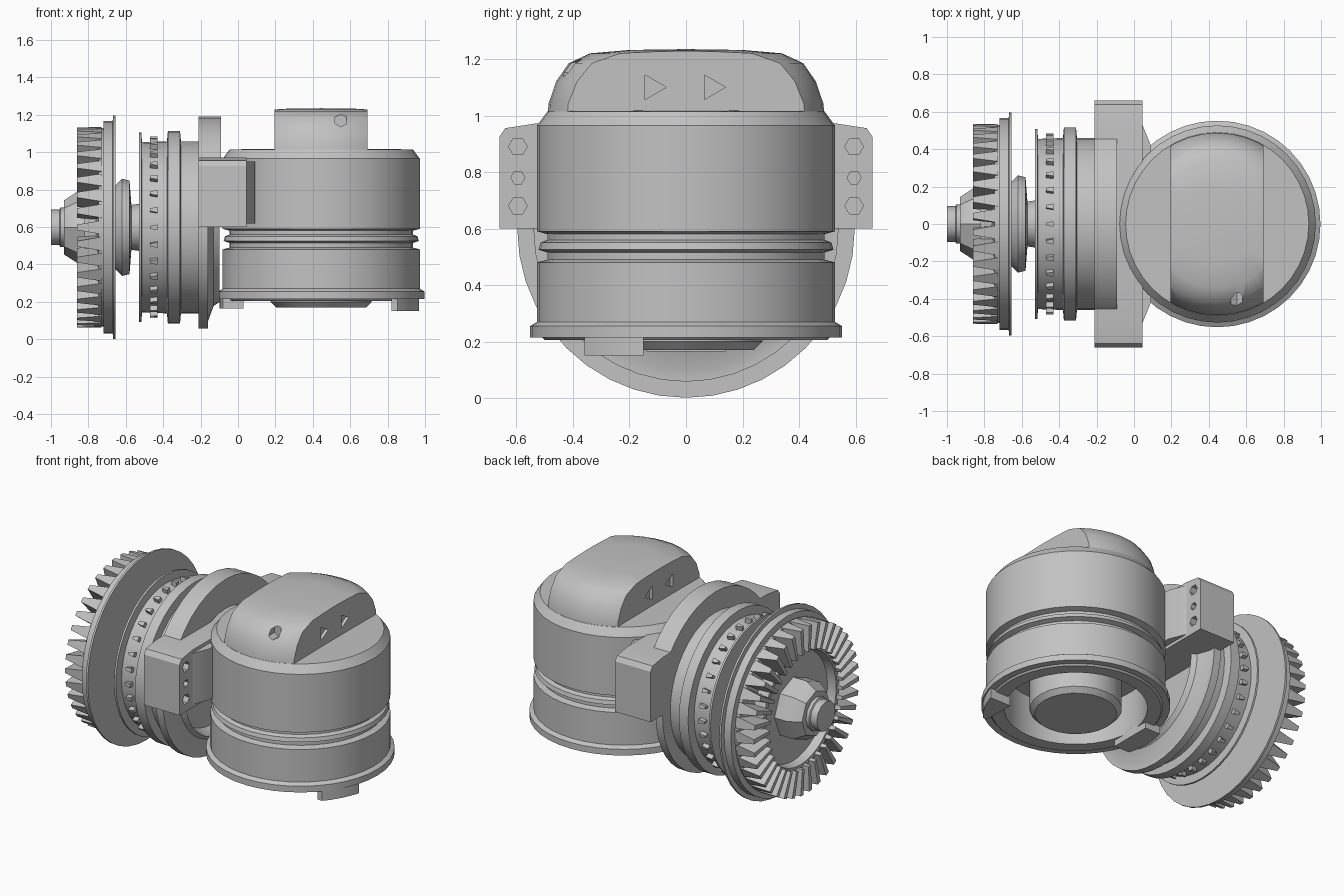
import bpy, bmesh
from math import pi, cos, sin
from mathutils import Matrix, Vector

if "Cube" in bpy.data.objects:
    bpy.data.objects.remove(bpy.data.objects["Cube"], do_unlink=True)

metal = bpy.data.materials.new("light_grey_metal")
metal.use_nodes = True
metal.diffuse_color = (0.54, 0.54, 0.54, 1)
metal.node_tree.nodes["Principled BSDF"].inputs["Base Color"].default_value = (0.54, 0.54, 0.54, 1)

MOTOR = Matrix.Translation((0.445, 0, 0))                              # upright axis
SHAFT = Matrix.Translation((0, 0, 0.598)) @ Matrix.Rotation(pi / 2, 4, 'Y')  # sideways axis


def activate(ob):
    bpy.ops.object.select_all(action='DESELECT')
    ob.select_set(True)
    bpy.context.view_layer.objects.active = ob


def finish(name, bm, angle=0.55):
    bmesh.ops.recalc_face_normals(bm, faces=bm.faces)
    mesh = bpy.data.meshes.new(name)
    bm.to_mesh(mesh)
    bm.free()
    ob = bpy.data.objects.new(name, mesh)
    bpy.context.collection.objects.link(ob)
    mesh.materials.append(metal)
    activate(ob)
    bpy.ops.object.shade_smooth_by_angle(angle=angle)
    return ob


def lathe(name, profile, frame, steps=40):
    """Turn (radius, height) points around the frame's z axis."""
    bm = bmesh.new()
    vs = [bm.verts.new((r, 0, h)) for r, h in profile]
    es = [bm.edges.new(pair) for pair in zip(vs, vs[1:])]
    bmesh.ops.spin(bm, geom=vs + es, cent=(0, 0, 0), axis=(0, 0, 1),
                   angle=2 * pi, steps=steps, use_duplicate=False)
    bmesh.ops.remove_doubles(bm, verts=bm.verts, dist=0.0005)
    bmesh.ops.transform(bm, matrix=frame, verts=bm.verts)
    return finish(name, bm)


def box(name, lo, hi):
    lo, hi = Vector(lo), Vector(hi)
    bm = bmesh.new()
    bmesh.ops.create_cube(bm, size=1)
    for v in bm.verts:
        v.co = (lo + hi) / 2 + v.co * (hi - lo)
    return finish(name, bm)


def prism(name, outline, start, shift):
    """Extrude an outline of 3D points: start maps a pair to a point."""
    bm = bmesh.new()
    face = bm.faces.new([bm.verts.new(start(a, b)) for a, b in outline])
    new = bmesh.ops.extrude_face_region(bm, geom=[face])["geom"]
    bmesh.ops.translate(bm, vec=shift,
                        verts=[g for g in new if isinstance(g, bmesh.types.BMVert)])
    return finish(name, bm)


def rod(name, centre, radius, length, sides, axis='X'):
    bm = bmesh.new()
    turn = Matrix.Rotation(pi / 2, 4, 'Y' if axis == 'X' else 'X')
    bmesh.ops.create_cone(bm, cap_ends=True, segments=sides, radius1=radius, radius2=radius,
                          depth=length, matrix=Matrix.Translation(centre) @ turn)
    return finish(name, bm)


def carve(ob, cutter, operation='DIFFERENCE'):
    mod = ob.modifiers.new("carve", 'BOOLEAN')
    mod.object, mod.operation = cutter, operation
    activate(ob)
    bpy.ops.object.modifier_apply(modifier=mod.name)
    bpy.data.objects.remove(cutter, do_unlink=True)
    bpy.ops.object.shade_smooth_by_angle(angle=0.55)


def ring_of_wedges(name, count, r0, r1, h0, h1, wide, narrow):
    """Tapered teeth spaced around the shaft; h is position along it."""
    bm = bmesh.new()
    for i in range(count):
        made = bmesh.ops.create_cube(bm, size=1)["verts"]
        for v in made:
            tip, outer, side = v.co.x < 0, v.co.y > 0, v.co.z * 2
            r = r1 if outer else r0
            half = (narrow if tip else wide) / 2 * (r / r1)
            v.co = (h1 if tip else h0, r, side * half)
        bmesh.ops.rotate(bm, verts=made, cent=(0, 0, 0),
                         matrix=Matrix.Rotation(2 * pi * i / count, 3, 'X'))
    bmesh.ops.translate(bm, verts=bm.verts, vec=SHAFT.translation)
    return finish(name, bm)


# Motor housing with grooves, foot flange and open underside
lathe("motor_housing", [
    (0, .47), (.42, .47), (.42, .205), (.5, .205), (.51, .215), (.552, .215), (.552, .255),
    (.527, .27), (.527, .48), (.49, .49), (.49, .515), (.522, .525), (.515, .55),
    (.49, .56), (.49, .58), (.527, .59), (.527, .965), (.49, 1.015), (0, 1.02)], MOTOR)
lathe("inner_rotor", [(0, .48), (.27, .48), (.27, .2), (.24, .17), (0, .17)], MOTOR, 24)

# Foot tabs under the flange, trimmed to its rim
for name, lo, hi in (("inner_foot_tab", (-.2, -.14, .165), (.03, .14, .225)),
                     ("outer_foot_tab", (.82, -.36, .15), (1.1, -.15, .225))):
    tab = box(name, lo, hi)
    carve(tab, lathe("rim", [(0, 0), (.545, 0), (.545, .5), (0, .5)], MOTOR), 'INTERSECT')

# Rounded cap, cut flat on two sides, with small pockets
cap = lathe("motor_cap", [(0, .98), (.49, .98), (.487, 1.04), (.46, 1.12), (.415, 1.185),
                          (.34, 1.22), (.2, 1.232), (0, 1.235)], MOTOR)
carve(cap, box("slab", (.195, -1, .9), (.693, 1, 1.4)), 'INTERSECT')
for x in (.195, .693):
    for y in (-.12, .09):
        carve(cap, rod("pocket", (x, y, 1.1), .05, .04, 3))
carve(cap, rod("round_pocket", (.55, -.42, 1.17), .035, .1, 6, 'Y'))

# Bracket: arch and a wide plate with three holes drilled in each end
arc = [pi * i / 20 for i in range(21)]
prism("bracket_arch", [(.59 * cos(a), .6 + .59 * sin(a)) for a in arc]
      + [(.4 * cos(a), .6 + .4 * sin(a)) for a in reversed(arc)],
      lambda y, z: (-.21, y, z), (.12, 0, 0))
plate = prism("bracket_plate", [(-.66, .6), (-.66, .925), (-.64, .955), (-.53, .972),
                                (.53, .972), (.64, .955), (.66, .925), (.66, .6)],
              lambda y, z: (-.21, y, z), (.255, 0, 0))
for y in (-.595, .595):
    for z, r in ((.68, .033), (.78, .025), (.89, .033)):
        carve(plate, rod("hole", (.045, y, z), r, .1, 6))
prism("motor_saddle", [(.03, -.53), (.045, -.53), (.09, -.42), (.09, .42), (.045, .53), (.03, .53)],
      lambda x, y: (x, y, .62), (0, 0, .33))

# Bearing housing between bracket and gear
lathe("bearing_housing", [
    (0, -.53), (.507, -.53), (.507, -.517), (.455, -.513),
    (.46, -.38), (.515, -.375), (.515, -.31), (.46, -.305), (.46, -.21), (.54, -.21),
    (.54, -.16), (.5, -.16), (.42, -.13), (.40, -.1), (.37, -.19), (0, -.19)], SHAFT)
ring_of_wedges("bearing_studs", 32, .45, .485, -.43, -.47, .03, .015)

# Shaft collar
lathe("shaft_collar", [(0, -.5), (.13, -.5), (.12, -.57), (.25, -.58), (.26, -.62),
                       (.22, -.66), (0, -.66)], SHAFT, 16)

# Crown gear: disc, dished face and teeth
lathe("gear_disc", [(0, -.655), (.597, -.655), (.597, -.668), (.568, -.67), (.568, -.718),
                    (.53, -.72), (.53, -.745), (.42, -.76), (.39, -.82),
                    (.36, -.82), (.35, -.765), (0, -.765)], SHAFT)
ring_of_wedges("gear_teeth", 38, .37, .535, -.73, -.86, .074, .03)

# Hub and end nut
lathe("gear_hub", [(0, -.76), (.19, -.76), (.19, -.86), (.145, -.93), (0, -.93)], SHAFT, 8)
lathe("end_nut", [(0, -.92), (.105, -.92), (.105, -.95), (.095, -.955), (.095, -1), (0, -1)],
      SHAFT, 12)
